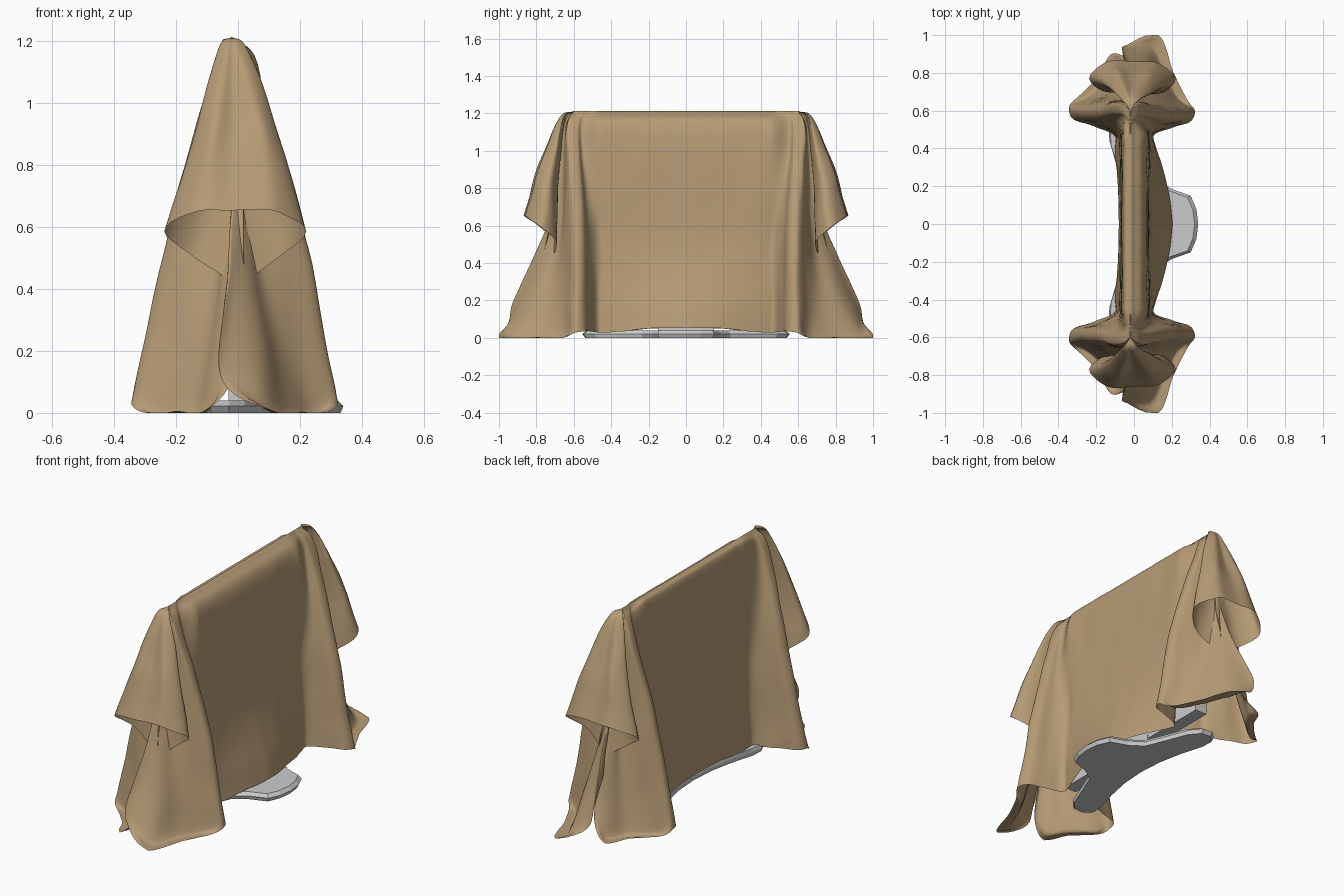
import bpy, bmesh
from mathutils import Vector, noise

if "Cube" in bpy.data.objects:
    bpy.data.objects.remove(bpy.data.objects["Cube"])


def colour(obj, rgb):
    mat = bpy.data.materials.new(obj.name + "_colour")
    mat.diffuse_color = (*rgb, 1)
    mat.use_nodes = True
    mat.node_tree.nodes["Principled BSDF"].inputs["Base Color"].default_value = mat.diffuse_color
    obj.data.materials.append(mat)


def spline(pts, n):
    """Catmull-Rom through pts, n samples per segment."""
    p = [2 * pts[0] - pts[1]] + pts + [2 * pts[-1] - pts[-2]]
    out = []
    for i in range(1, len(p) - 2):
        a, b, c, d = p[i - 1:i + 3]
        for k in range(n):
            t = k / n
            out.append(0.5 * (2 * b + (c - a) * t + (2 * a - 5 * b + 4 * c - d) * t * t
                              + (3 * b - a - 3 * c + d) * t ** 3))
    return out + [pts[-1]]


def finish(bm, name):
    bmesh.ops.recalc_face_normals(bm, faces=bm.faces)
    me = bpy.data.meshes.new(name)
    bm.to_mesh(me)
    bm.free()
    obj = bpy.data.objects.new(name, me)
    bpy.context.collection.objects.link(obj)
    return obj


def box(name, size, centre):
    bm = bmesh.new()
    bmesh.ops.create_cube(bm, size=1)
    for v in bm.verts:
        v.co = Vector([v.co[i] * size[i] + centre[i] for i in range(3)])
    return finish(bm, name)


# Cloth columns: a point halfway down and a point on the hem
front_side = [((.095, 0, .5), (.205, 0, .055)), ((.092, .2, .5), (.18, .2, .05)),
              ((.085, .4, .5), (.12, .4, .03)), ((.08, .47, .55), (.11, .47, .03))]
back_side = [((-.072, 0, .5), (-.08, 0, .055)), ((-.072, .2, .5), (-.085, .2, .05)),
             ((-.075, .4, .5), (-.1, .4, .03)), ((-.08, .47, .55), (-.11, .47, .03))]
lobe = [((.12, .52, .6), (.2, .51, .03)), ((.195, .55, .6), (.295, .54, .035)),
        ((.205, .60, .6), (.32, .60, .03)), ((.14, .64, .6), (.28, .66, 0))]
front_corner = [((.06, .665, .6), (.21, .8, 0)), ((.03, .69, .62), (.13, 1, 0)),
                ((.01, .71, .65), (-.04, .95, .08)), ((-.01, .71, .7), (-.06, .915, .21))]
back_corner = [((-.06, .665, .6), (-.19, .78, 0)), ((-.04, .69, .62), (-.12, .9, 0)),
               ((-.02, .70, .65), (-.03, .87, .08)), ((0, .69, .7), (.0, .82, .22))]
flap = [((-.01, .69, .78), (-.015, .76, .38)), ((.05, .68, .86), (.13, .69, .5)),
        ((.13, .715, .90), (.22, .765, .585)), ((.08, .78, .92), (.13, .85, .648))]
middle = [((-.01, .77, .92), (-.01, .86, .655))]


def flip(cols):
    return [tuple((-p[0] * 1.07, p[1] + .01, p[2]) for p in c) for c in cols]


def column(mid, hem, side=0):
    mid, hem = Vector(mid), Vector(hem)
    top = Vector((-.02, min(mid.y, .6), 1.213))
    if side:
        shoulder = Vector((.068, mid.y, 1.09) if side > 0 else (-.062, mid.y, 1.13))
    else:
        push = .015 if mid.x > .1 else -.015 if mid.x < -.1 else 0
        shoulder = top.lerp(mid, .25) + Vector((push, .03, .035))
        shoulder.y = min(shoulder.y, .69)
    # cloth reaching the floor breaks outwards and lies flat on it
    foot = mid.lerp(hem, .78)
    if hem.z == 0:
        foot = mid.lerp(hem, .65)
        foot.z = .05
    return [top, shoulder, mid, foot, hem]


cols = [column(*c, 1) for c in front_side]
cols += [column(*c) for c in lobe + front_corner + flap + middle]
cols += [column(*c) for c in (flip(lobe) + back_corner + flip(flap))[::-1]]
cols += [column(*c, -1) for c in back_side[::-1]]

# Draped cloth: half lofted from the columns, then mirrored
rows = [spline(list(r), 5) for r in zip(*cols)]
grid = [spline(list(c), 8) for c in zip(*rows)]
bm = bmesh.new()
verts = []
for line in grid:
    vs = []
    for j, p in enumerate(line):
        if j and .02 < p.y < .97:
            w = .006 * min(1, j / 9) * min(1, p.y * 4)
            p = p + noise.noise_vector(Vector((p.x * 12, p.y * 12, p.z * 5))) * w
        vs.append(bm.verts.new((p.x, min(max(p.y, 0), 1), min(max(p.z, 0), 1.215))))
    verts.append(vs)
for a, b in zip(verts, verts[1:]):
    for j in range(len(a) - 1):
        bm.faces.new((a[j], b[j], b[j + 1], a[j + 1]))
bmesh.ops.remove_doubles(bm, verts=bm.verts, dist=.0008)
cloth = finish(bm, "draped_cloth")
mirror = cloth.modifiers.new("mirror", 'MIRROR')
mirror.use_axis = (False, True, False)
cloth.data.shade_smooth()
colour(cloth, (.47, .33, .18))

# Stand base: crescent plate with a forward foot
half = [(.34, 0), (.33, .08), (.30, .15), (.2, .185), (.12, .24), (.07, .36), (.02, .49),
        (-.03, .55), (-.09, .555), (-.135, .51), (-.13, .44), (-.09, .3), (-.06, .15), (-.05, 0)]
outline = half + [(x, -y) for x, y in half[-2:0:-1]]
bm = bmesh.new()
rings = []
for z, s in ((0, .97), (.022, 1), (.04, .94)):
    rings.append([bm.verts.new(((x - .03) * s + .03, y * s, z)) for x, y in outline])
n = len(outline)
for a, b in zip(rings, rings[1:]):
    for i in range(n):
        bm.faces.new((a[i], a[(i + 1) % n], b[(i + 1) % n], b[i]))
bm.faces.new(rings[0][::-1])
bm.faces.new(rings[-1])
finish(bm, "stand_base")

# Hidden panel and neck under the cloth
box("panel", (.075, 1.1, .98), (-.012, 0, .61))
box("stand_neck", (.06, .3, .12), (0, 0, .08))
